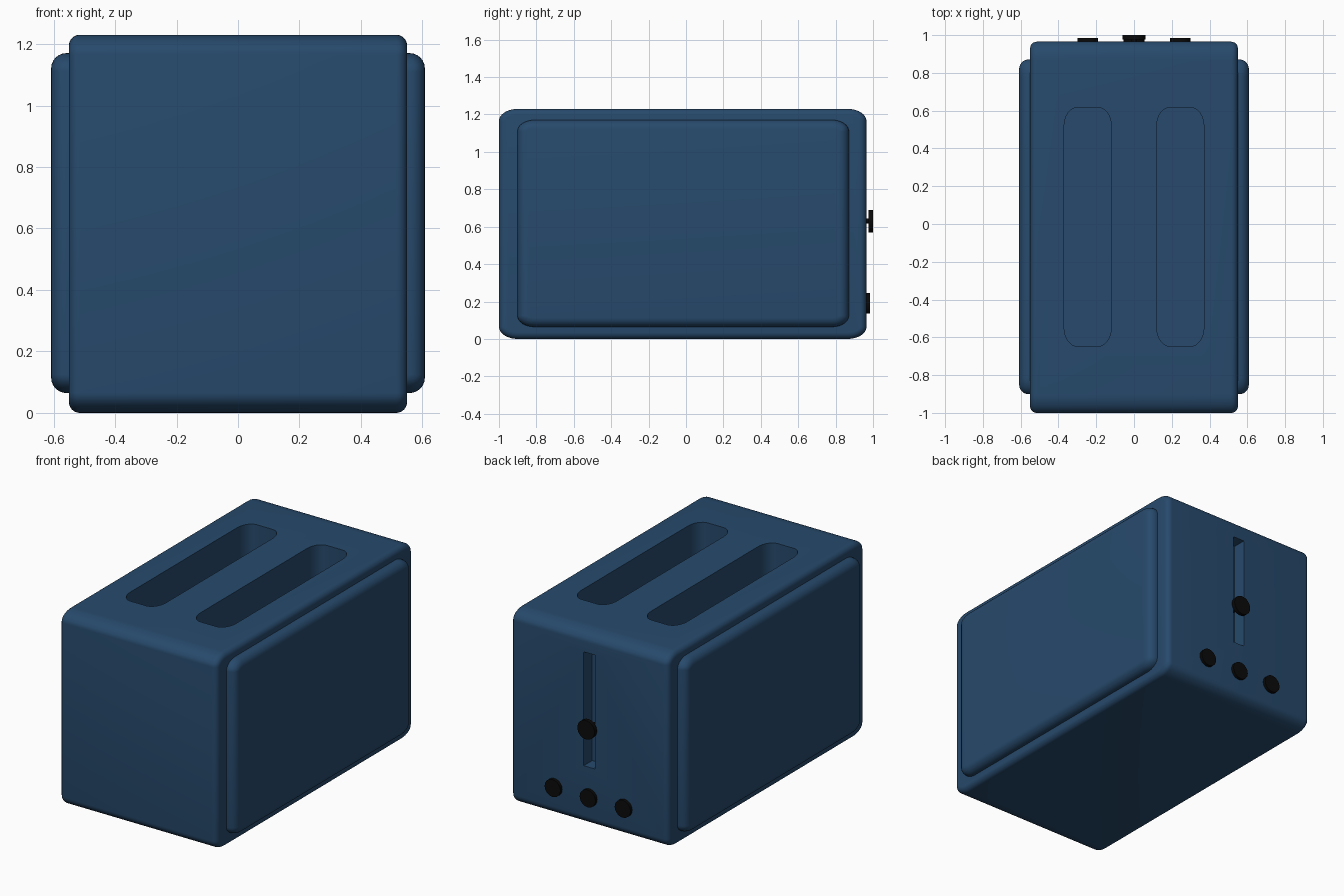
import bpy, bmesh, math

if "Cube" in bpy.data.objects:
    bpy.data.objects.remove(bpy.data.objects["Cube"])


def material(name, rgb):
    m = bpy.data.materials.new(name)
    m.diffuse_color = (*rgb, 1)
    m.use_nodes = True
    m.node_tree.nodes["Principled BSDF"].inputs["Base Color"].default_value = m.diffuse_color
    return m


BLUE = material("navy blue", (0.02, 0.068, 0.15))
BLACK = material("black", (0.003, 0.003, 0.003))


def smooth(ob):
    bpy.ops.object.select_all(action='DESELECT')
    bpy.context.view_layer.objects.active = ob
    ob.select_set(True)
    bpy.ops.object.shade_smooth_by_angle(angle=math.radians(35))


def rounded_rect(cu, cv, hu, hv, ru, rv, n=8):
    """Rectangle outline with elliptical corners."""
    pts = []
    for k, (su, sv) in enumerate(((1, 1), (-1, 1), (-1, -1), (1, -1))):
        for i in range(n + 1):
            a = math.pi / 2 * (k + i / n)
            pts.append((cu + su * (hu - ru) + ru * math.cos(a),
                        cv + sv * (hv - rv) + rv * math.sin(a)))
    return pts


def slab(name, axis, rings, centre, half, corner, mat):
    """Stack of rounded rectangles along an axis; rings are (position, inset)."""
    bm = bmesh.new()
    loops = []
    for pos, inset in rings:
        outline = rounded_rect(*centre, half[0] - inset, half[1] - inset,
                               max(corner[0] - inset, 0.004), max(corner[1] - inset, 0.004))
        loop = []
        for u, v in outline:
            co = [u, v]
            co.insert(axis, pos)
            loop.append(bm.verts.new(co))
        loops.append(loop)
    for a, b in zip(loops, loops[1:]):
        for i in range(len(a)):
            j = (i + 1) % len(a)
            bm.faces.new((a[i], a[j], b[j], b[i]))
    bm.faces.new(loops[0])
    bm.faces.new(loops[-1])
    bmesh.ops.recalc_face_normals(bm, faces=bm.faces)
    me = bpy.data.meshes.new(name)
    bm.to_mesh(me)
    bm.free()
    ob = bpy.data.objects.new(name, me)
    bpy.context.collection.objects.link(ob)
    me.materials.append(mat)
    return ob


def round_end(end, r, inset, n=6):
    """Quarter-ellipse ring positions approaching an end of a slab."""
    s = math.copysign(1, end)
    return [(end - s * r * (1 - math.sin(math.pi / 2 * i / n)),
             inset * (1 - math.cos(math.pi / 2 * i / n))) for i in range(n + 1)]


def disc(name, x, z, y0, y1, r):
    bpy.ops.mesh.primitive_cylinder_add(vertices=32, radius=r, depth=y1 - y0,
                                        location=(x, (y0 + y1) / 2, z),
                                        rotation=(math.pi / 2, 0, 0))
    ob = bpy.context.object
    ob.name = name
    ob.data.materials.append(BLACK)
    smooth(ob)


# Body shell
CENTRE = (-0.0175, 0.615)
ends = round_end(-0.55, 0.035, 0.035)[::-1] + round_end(0.55, 0.035, 0.035)
body = slab("body", 0, ends, CENTRE, (0.9825, 0.615), (0.1, 0.065), BLUE)

# Bread slots and lever groove cut out of the body
cutters = [slab("slot_cutter", 2, [(0.3, 0), (1.4, 0)], (x, -0.015),
                (0.125, 0.632), (0.07, 0.1), BLUE) for x in (-0.245, 0.245)]
cutters.append(slab("groove_cutter", 1, [(0.88, 0), (1.1, 0)], (0, 0.74),
                    (0.04, 0.36), (0.004, 0.004), BLUE))
bpy.context.view_layer.objects.active = body
for c in cutters:
    mod = body.modifiers.new("cut", 'BOOLEAN')
    mod.object = c
    mod.solver = 'EXACT'
    bpy.ops.object.modifier_apply(modifier=mod.name)
    bpy.data.objects.remove(c)
smooth(body)

# Raised side panels
for name, s in (("left_panel", -1), ("right_panel", 1)):
    rings = [(s * 0.53, 0)] + round_end(s * 0.608, 0.05, 0.05)
    smooth(slab(name, 0, rings, (-0.015, 0.6175), (0.886, 0.553), (0.09, 0.06), BLUE))

# Lever with stem, and three buttons on the back
disc("lever_stem", 0, 0.63, 0.87, 0.98, 0.014)
disc("lever_knob", 0, 0.63, 0.976, 1.0, 0.06)
for i, x in enumerate((-0.245, 0, 0.245)):
    disc(f"button_{i + 1}", x, 0.19, 0.95, 0.984, 0.055)
